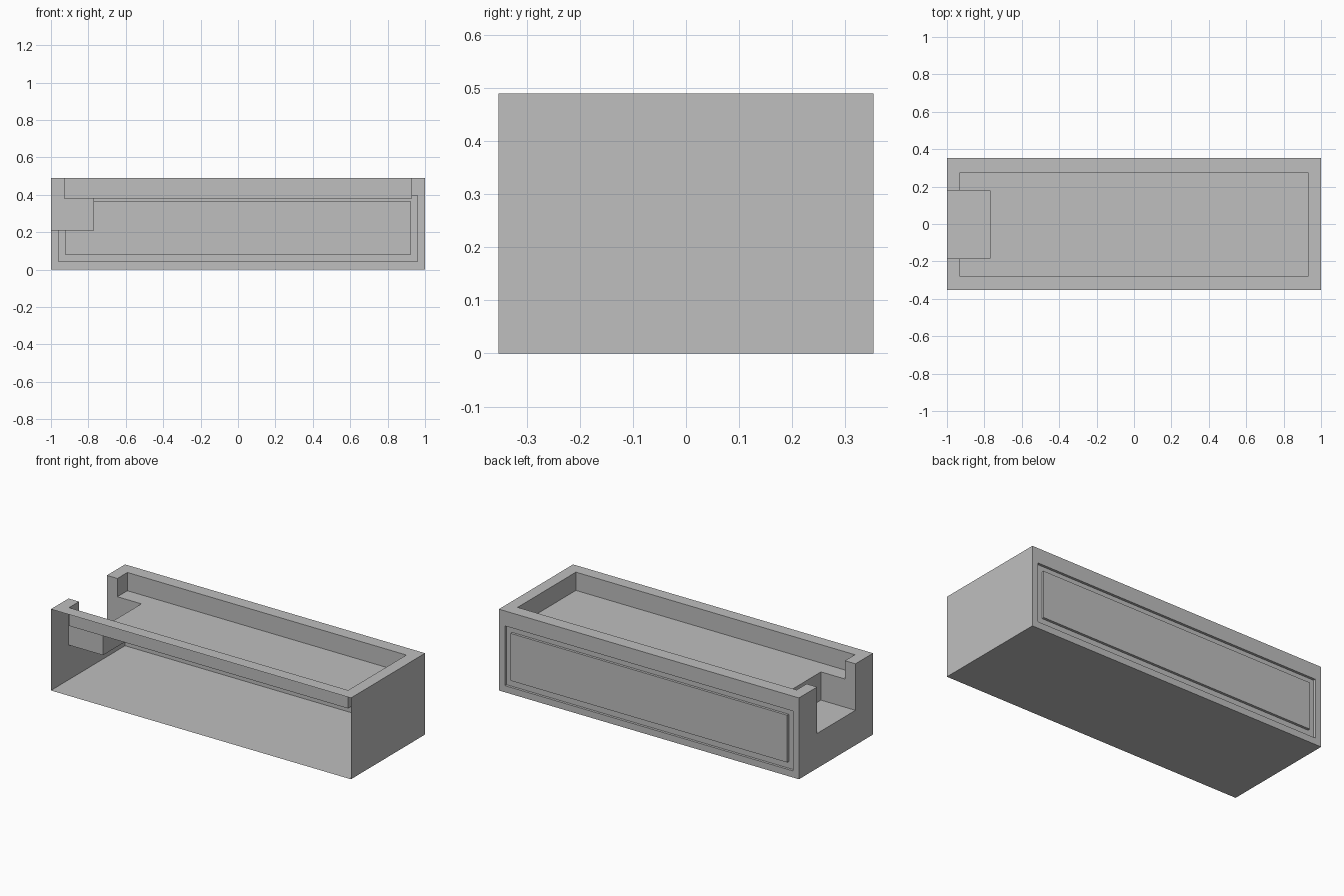
import bpy
import bmesh

default = bpy.data.objects.get("Cube")
if default:
    bpy.data.objects.remove(default, do_unlink=True)

HALF_Y = 0.353
HEIGHT = 0.49

grey = bpy.data.materials.new("plain grey")
grey.use_nodes = True
colour = (0.52, 0.52, 0.52, 1)
grey.diffuse_color = colour
grey.node_tree.nodes["Principled BSDF"].inputs["Base Color"].default_value = colour


def box(name, low, high):
    """Axis-aligned box between two corners."""
    bm = bmesh.new()
    bmesh.ops.create_cube(bm, size=1)
    for v in bm.verts:
        for i in range(3):
            v.co[i] = high[i] if v.co[i] > 0 else low[i]
    mesh = bpy.data.meshes.new(name)
    bm.to_mesh(mesh)
    bm.free()
    mesh.materials.append(grey)
    obj = bpy.data.objects.new(name, mesh)
    bpy.context.collection.objects.link(obj)
    return obj


def combine(body, tool, operation):
    """Apply an exact boolean and discard the tool."""
    mod = body.modifiers.new("cut", "BOOLEAN")
    mod.operation = operation
    mod.solver = "EXACT"
    mod.object = tool
    bpy.context.view_layer.objects.active = body
    bpy.ops.object.modifier_apply(modifier=mod.name)
    bpy.data.objects.remove(tool, do_unlink=True)


# Outer block
body = box("tray_body", (-1, -HALF_Y, 0), (1, HALF_Y, HEIGHT))

# Shallow tray in the top
combine(body, box("tray_cutter", (-0.93, -0.28, 0.38), (0.93, 0.275, 0.6)), "DIFFERENCE")

# Deep notch through one end
combine(body, box("notch_cutter", (-1.1, -0.185, 0.21), (-0.77, 0.18, 0.6)), "DIFFERENCE")

# Back groove: a shallow recess refilled with a flush panel
combine(body, box("groove_cutter", (-0.96, HALF_Y - 0.015, 0.04), (0.96, 0.4, 0.4)), "DIFFERENCE")
combine(body, box("panel", (-0.922, 0.31, 0.08), (0.922, HALF_Y, 0.365)), "UNION")

# Open front: remove the outer front face, leaving a hollow shell
bm = bmesh.new()
bm.from_mesh(body.data)
front = [f for f in bm.faces
         if all(v.co.y < -HALF_Y + 0.001 for v in f.verts)]
bmesh.ops.delete(bm, geom=front, context="FACES")
bm.to_mesh(body.data)
bm.free()
